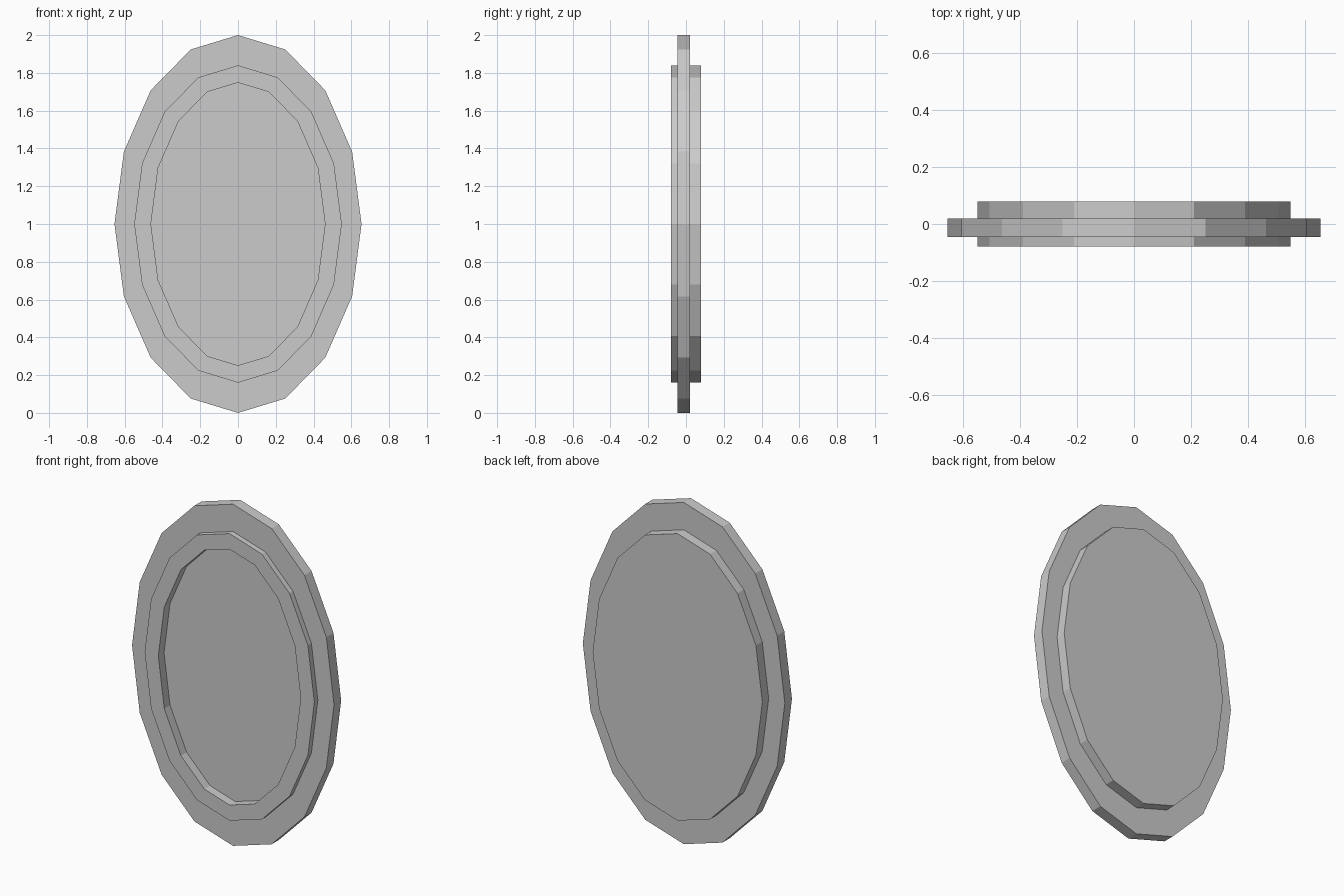
import bpy
import bmesh
from math import cos, sin, pi

if "Cube" in bpy.data.objects:
    bpy.data.objects.remove(bpy.data.objects["Cube"])

SIDES = 16
HALF_WIDTH, HALF_HEIGHT = 0.654, 1.0
BODY = 0.84            # body size relative to the rim
DEPTH = 0.0785         # half thickness of the body
RIM_BACK, RIM_FRONT = 0.02, -0.046
LIP, RECESS = 0.0875, 0.053

grey = bpy.data.materials.new("plain grey")
grey.use_nodes = True
colour = (0.6, 0.6, 0.6, 1)
grey.diffuse_color = colour
grey.node_tree.nodes["Principled BSDF"].inputs["Base Color"].default_value = colour

bm = bmesh.new()


def oval(scale, y):
    """Ring of vertices around the oval outline."""
    angles = [2 * pi * i / SIDES for i in range(SIDES)]
    return [bm.verts.new((HALF_WIDTH * scale * cos(a), y,
                          1 + HALF_HEIGHT * scale * sin(a))) for a in angles]


# Stepped wall from the back of the body, around the rim, to the front lip
rings = [oval(s, y) for s, y in (
    (BODY, DEPTH), (BODY, RIM_BACK), (1, RIM_BACK),
    (1, RIM_FRONT), (BODY, RIM_FRONT), (BODY, -DEPTH))]
for a, b in zip(rings, rings[1:]):
    for i in range(SIDES):
        j = (i + 1) % SIDES
        bm.faces.new((a[i], a[j], b[j], b[i]))

# Flat back and front
bm.faces.new(rings[0])
front = bm.faces.new(rings[-1])
bmesh.ops.recalc_face_normals(bm, faces=bm.faces[:])

# Even lip around the front, then a sunken panel
bmesh.ops.inset_region(bm, faces=[front], thickness=LIP, use_even_offset=True)
bmesh.ops.inset_region(bm, faces=[front], thickness=0)
bmesh.ops.translate(bm, verts=front.verts[:], vec=(0, RECESS, 0))

mesh = bpy.data.meshes.new("oval_plaque")
bm.to_mesh(mesh)
bm.free()
mesh.materials.append(grey)
plaque = bpy.data.objects.new("oval_plaque", mesh)
bpy.context.collection.objects.link(plaque)
